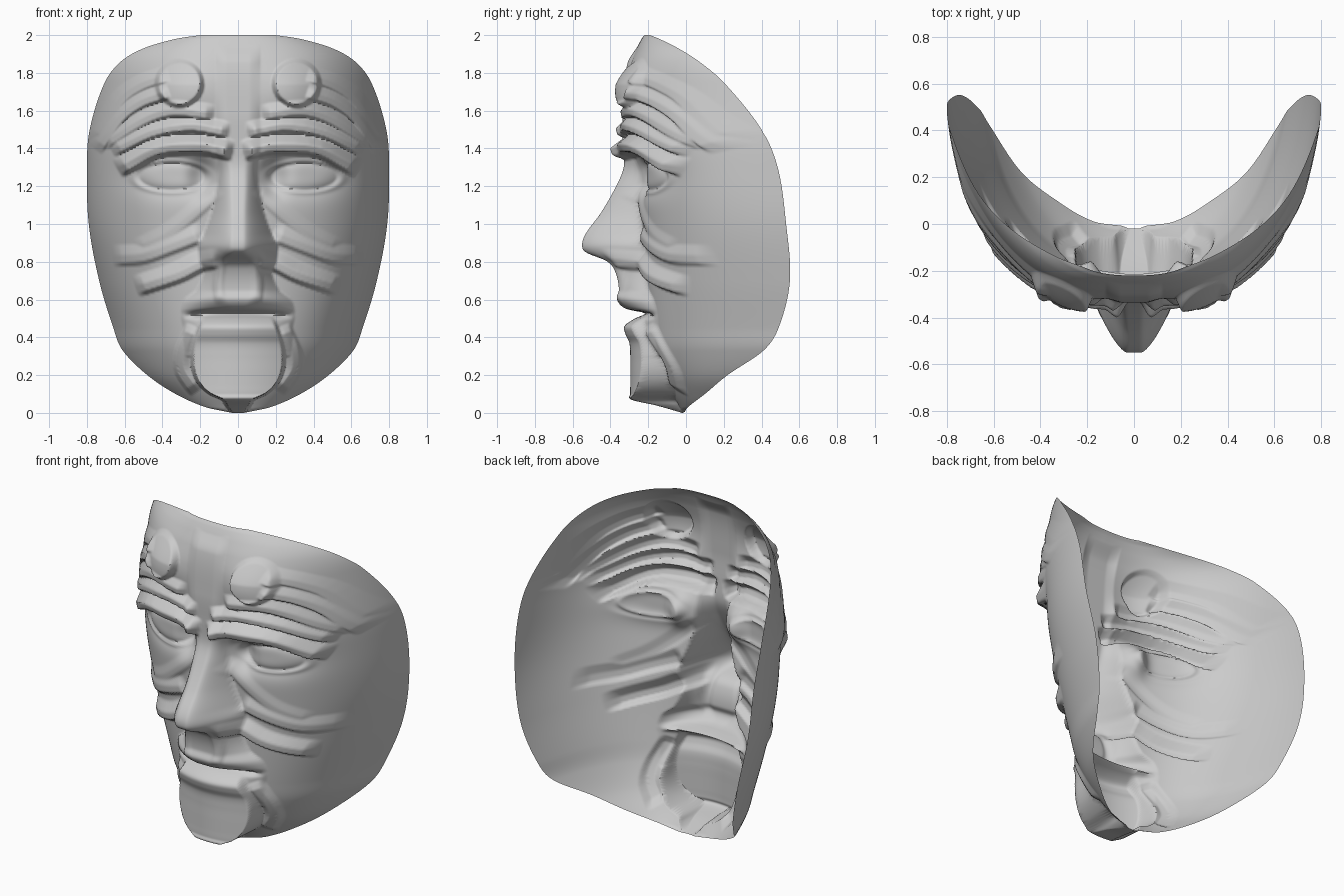
import bpy
from math import sin, cos, asin, radians, exp, sqrt, pi

if "Cube" in bpy.data.objects:
    bpy.data.objects.remove(bpy.data.objects["Cube"])


def curve(table, t):
    """Smooth interpolation through rows of (key, values...), keys ascending."""
    n = len(table)
    t = min(max(t, table[0][0]), table[-1][0])
    i = next(k for k in range(n - 1) if t <= table[k + 1][0])
    a, b = table[i], table[i + 1]
    p, q = table[max(i - 1, 0)], table[min(i + 2, n - 1)]
    h = b[0] - a[0]
    u = (t - a[0]) / h
    out = []
    for k in range(1, len(a)):
        ma = (b[k] - p[k]) / (b[0] - p[0]) * h
        mb = (q[k] - a[k]) / (q[0] - a[0]) * h
        out.append((2*u**3 - 3*u*u + 1) * a[k] + (u**3 - 2*u*u + u) * ma
                   + (3*u*u - 2*u**3) * b[k] + (u**3 - u*u) * mb)
    return out


# Shell sections by height: z, rim x, rim y, centre y, arc angle
SHELL = [(0, .03, -.01, -.02, 40), (.03, .17, .01, -.035, 45), (.1, .33, .1, -.08, 50),
         (.2, .48, .22, -.13, 58), (.33, .61, .41, -.18, 66), (.45, .66, .49, -.2, 72),
         (.7, .735, .55, -.22, 80), (1, .79, .53, -.24, 84), (1.3, .8, .485, -.28, 84),
         (1.5, .785, .4, -.3, 78), (1.75, .705, .2, -.3, 62), (1.86, .62, .07, -.285, 55),
         (1.93, .5, -.04, -.26, 50), (1.98, .33, -.14, -.235, 45), (2, .2, -.19, -.22, 40)]

# Middle relief (nose and lips): z, front y, ridge half width, foot half width
NOSE = [(.3, -.18, .03, .28), (.4, -.24, .03, .29), (.45, -.27, .03, .29), (.5, -.25, .03, .3),
        (.525, -.24, .03, .3), (.55, -.32, .03, .3), (.6, -.365, .06, .28), (.65, -.35, .08, .22),
        (.75, -.37, .08, .18), (.8, -.41, .07, .2), (.85, -.53, .03, .21), (.89, -.55, .03, .21),
        (.95, -.53, .03, .18), (1.06, -.45, .03, .14), (1.2, -.37, .035, .11),
        (1.3, -.33, .035, .1), (1.42, -.33, .05, .12), (1.6, -.335, .06, .12),
        (1.85, -.31, .06, .12), (1.95, -.25, .06, .12)]

# Chin plate: z, half width, front y
CHIN = [(0, .03, -.02), (.04, .06, -.16), (.07, .08, -.29), (.1, .145, -.295), (.15, .2, -.295),
        (.22, .233, -.295), (.3, .24, -.295), (.37, .23, -.3), (.42, .215, -.322),
        (.46, .2, -.325), (.5, .18, -.27), (.52, .16, -.22)]

# Raised bands: path of (x, z) points, half width, height
BANDS = [
    ([(.07, 1.395), (.2, 1.42), (.42, 1.405), (.6, 1.315)], .055, .08),      # brow
    ([(.09, 1.5), (.25, 1.525), (.45, 1.495), (.63, 1.41)], .045, .05),      # brow band
    ([(.17, 1.59), (.35, 1.605), (.5, 1.56), (.68, 1.45)], .045, .035),      # forehead band
    ([(.41, 1.69), (.52, 1.65), (.63, 1.57), (.73, 1.43)], .045, .035),      # temple band low
    ([(.41, 1.78), (.52, 1.74), (.63, 1.66), (.74, 1.48)], .045, .02),       # temple band high
    ([(.13, 1.16), (.25, 1.05), (.38, .95), (.5, .89)], .045, .012),         # cheek fold high
    ([(.23, .94), (.36, .89), (.5, .84), (.62, .83)], .055, .025),           # cheek fold mid
    ([(.14, .81), (.21, .795), (.32, .74), (.5, .68)], .055, .045),          # nostril fold
    ([(.1, .62), (.105, .68), (.1, .74), (.09, .8)], .03, .012),             # lip fold
    ([(.24, .15), (.29, .23), (.29, .32), (.25, .42)], .05, .03)]            # chin flange


def sample(pts, steps=10):
    t = [(k / (len(pts) - 1), *p) for k, p in enumerate(pts)]
    return [curve(t, s / steps) for s in range(steps + 1)]


BANDS = [(sample(p), w, h) for p, w, h in BANDS]


def bump(x, z, cx, cz, rx, rz):
    return exp(-((x - cx) / rx) ** 2 - ((z - cz) / rz) ** 2)


def ramp(v, a, b):
    """0 at a, 1 at b, linear between."""
    return min(max((v - a) / (b - a), 0), 1)


def band_height(x, z):
    """Height of the tallest raised band over the point."""
    top = 0
    for pts, w, h in BANDS:
        if not (min(p[0] for p in pts) - .12 < x < max(p[0] for p in pts) + .12
                and min(p[1] for p in pts) - .12 < z < max(p[1] for p in pts) + .12):
            continue
        best = None
        for a, b in zip(pts, pts[1:]):
            dx, dz = b[0] - a[0], b[1] - a[1]
            ln = sqrt(dx * dx + dz * dz)
            s = ((x - a[0]) * dx + (z - a[1]) * dz) / ln
            v = ((z - a[1]) * dx - (x - a[0]) * dz) / ln
            over = max(-s, s - ln, 0)
            d = sqrt(v * v + over * over)
            if best is None or d < best[0]:
                best = (d, v, over)
        _, v, over = best
        v /= w
        # steep lower side, flat top, sloping upper side, quick fade past the ends
        f = ramp(v, -1, -.65) * (1 - ramp(v, .1, 1.1)) * (1 - ramp(over, 0, .045))
        top = max(top, h * f)
    return top


def face(x, z):
    """Depth y of the sculpted face at x >= 0, z."""
    xr, yr, yc, tm = curve(SHELL, z)
    tm = radians(tm)
    t = asin(min(x / xr, 1) * sin(tm))
    y = yc + (yr - yc) * ((1 - cos(t)) / (1 - cos(tm))) ** 1.25
    # forehead swelling, eye socket and deep inner eye corner
    y -= .04 * bump(x, z, .28, 1.7, .2, .15)
    y += .07 * bump(x, z, .34, 1.26, .2, .1)
    y += .07 * bump(x, z, .19, 1.25, .07, .09)
    # eyeball with soft lids
    r2 = ((x - .35) / .17) ** 2 + ((z - 1.25) / .07) ** 2
    y -= .04 * max(0, 1 - r2) ** .8
    y -= .01 * exp(-((sqrt(r2) - 1.2) / .15) ** 2)
    # nose and lips
    if .3 < z < 1.95:
        ny, r, w = curve(NOSE, z)
        y += min(ny - y, 0) * (1 - ramp(x, r, w) ** 1.5)
    # mouth slit
    y += .03 * exp(-((z - .53 + .25 * x * x) / .014) ** 2) * (1 - ramp(x, .22, .29))
    # raised bands
    y -= band_height(x, z)
    # forehead disc
    r = sqrt((x - .31) ** 2 + (z - 1.745) ** 2) / .12
    y -= .055 * (1 - ramp(r, .9, 1.1)) * (1 - .7 * ramp(z, 1.74, 1.86))
    # chin plate
    if z < .52:
        w, py = curve(CHIN, z)[:2]
        y += min(py + 1.1 * x * x - y, 0) * (1 - ramp(x, w - .006, w + .012))
    return y


# Mask shell: half a grid of points, mirrored across x = 0
NZ, NX = 250, 110
verts, faces = [], []
for i in range(NZ + 1):
    u = i / NZ
    z = 2 * (.6 * u + .4 * (1 - cos(u * pi)) / 2)
    xr, _, _, tm = curve(SHELL, z)
    tm = radians(tm)
    for j in range(NX + 1):
        x = xr * sin(tm * j / NX) / sin(tm)
        verts.append((x, face(x, z), z))
n = NX + 1
for i in range(NZ):
    for j in range(NX):
        a = i * n + j
        faces.append((a, a + 1, a + n + 1, a + n))
me = bpy.data.meshes.new("mask_shell")
me.from_pydata(verts, [], faces)
mask = bpy.data.objects.new("mask_shell", me)
bpy.context.collection.objects.link(mask)
mirror = mask.modifiers.new("Mirror", 'MIRROR')
mirror.merge_threshold = .0003
bpy.context.view_layer.objects.active = mask
mask.select_set(True)
bpy.ops.object.shade_smooth_by_angle(angle=radians(60))
